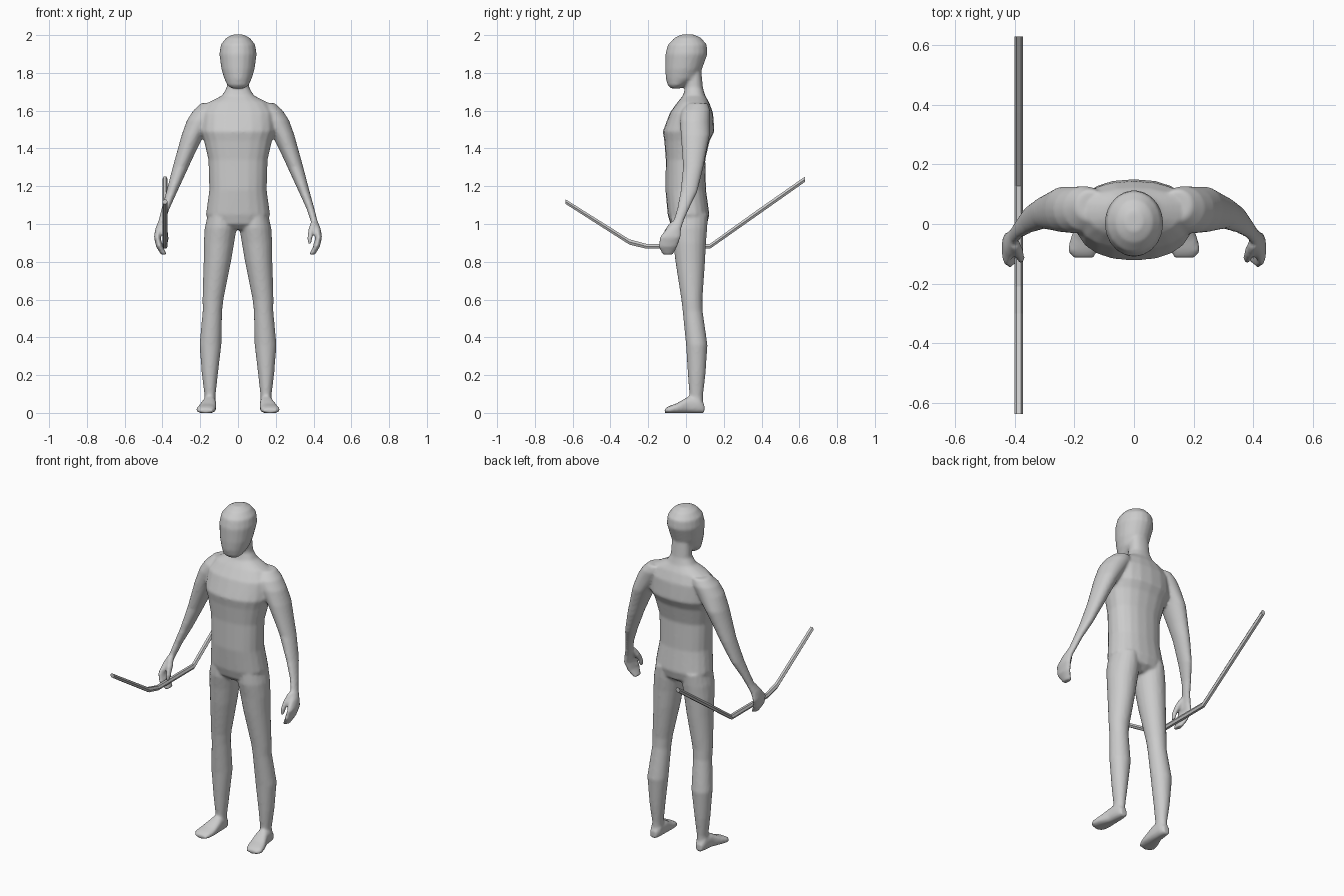
import bpy, bmesh, math


def loft(bm, rings, axis='z', n=20, p=2.0, side=1):
    """Skin rounded sections; each is (level, a0, a1, b0, b1) = bounds across the axis."""
    loops = []
    for lev, a0, a1, b0, b1 in rings:
        loop = []
        for i in range(n):
            t = 2 * math.pi * i / n
            c, s = math.cos(t), math.sin(t)
            a = (a0 + a1) / 2 + (a1 - a0) / 2 * math.copysign(abs(c) ** (2 / p), c)
            b = (b0 + b1) / 2 + (b1 - b0) / 2 * math.copysign(abs(s) ** (2 / p), s)
            co = (side * a, b, lev) if axis == 'z' else (side * a, lev, b)
            loop.append(bm.verts.new(co))
        loops.append(loop)
    for l0, l1 in zip(loops, loops[1:]):
        for i in range(n):
            j = (i + 1) % n
            bm.faces.new((l0[i], l0[j], l1[j], l1[i]))
    bm.faces.new(loops[0])
    bm.faces.new(loops[-1])


def finish(bm, name):
    bmesh.ops.recalc_face_normals(bm, faces=bm.faces[:])
    me = bpy.data.meshes.new(name)
    bm.to_mesh(me)
    bm.free()
    ob = bpy.data.objects.new(name, me)
    bpy.context.collection.objects.link(ob)
    return ob


def centred(rows):
    return [(z, -r, r, y0, y1) for z, r, y0, y1 in rows]


torso = centred([
    (0.97, .06, -.05, .07), (1.00, .150, -.083, .112), (1.05, .170, -.097, .124),
    (1.18, .152, -.109, .106), (1.34, .157, -.107, .102), (1.44, .180, -.115, .125),
    (1.49, .198, -.123, .151), (1.59, .195, -.085, .143), (1.645, .155, -.045, .122),
    (1.68, .085, -.016, .102), (1.72, .060, -.005, .090), (1.82, .055, .000, .080)])

head = centred([
    (1.718, .035, -.080, -.025), (1.735, .056, -.097, .0), (1.77, .073, -.107, .060),
    (1.82, .088, -.110, .085), (1.90, .099, -.109, .114), (1.95, .091, -.096, .110),
    (1.985, .063, -.062, .080), (2.003, .028, -.025, .042)])

arm = [
    (1.640, .09, .195, .010, .115), (1.600, .09, .238, -.025, .128),
    (1.550, .12, .270, -.032, .126), (1.470, .180, .299, -.028, .126),
    (1.365, .232, .328, -.020, .104), (1.300, .262, .346, -.016, .092),
    (1.170, .322, .380, -.030, .060), (1.080, .363, .405, -.047, .016),
    (1.020, .383, .420, -.066, -.010), (0.975, .398, .438, -.104, -.024),
    (0.930, .410, .445, -.140, -.027), (0.880, .398, .433, -.148, -.045),
    (0.838, .375, .408, -.125, -.068)]

thumb = [
    (1.010, .385, .415, -.085, -.045), (0.970, .372, .404, -.112, -.068),
    (0.930, .367, .394, -.130, -.095), (0.895, .369, .389, -.132, -.108)]

leg = [
    (1.05, .020, .160, -.080, .115), (0.98, .007, .176, -.082, .113),
    (0.90, .020, .182, -.068, .106), (0.80, .037, .182, -.056, .101),
    (0.60, .077, .188, -.025, .087), (0.54, .084, .187, -.018, .088),
    (0.36, .088, .204, .000, .114), (0.20, .107, .191, .010, .103),
    (0.09, .119, .177, .018, .090), (0.03, .122, .178, .015, .090)]

foot = [
    (0.097, .130, .172, .0, .045), (0.070, .118, .182, -.002, .085),
    (0.010, .115, .190, -.002, .085), (-.050, .115, .214, -.002, .050),
    (-.090, .121, .223, -.002, .036), (-.113, .135, .205, .0, .022)]

# Body: torso, head, and mirrored limbs fused into one smooth skin
bm = bmesh.new()
loft(bm, torso, p=2.3)
loft(bm, head)
for side in (1, -1):
    loft(bm, arm, side=side)
    loft(bm, thumb, side=side)
    loft(bm, leg, side=side)
    loft(bm, foot, axis='y', p=2.6, side=side)
body = finish(bm, "body")
fuse = body.modifiers.new("fuse", 'REMESH')
fuse.mode = 'VOXEL'
fuse.voxel_size = 0.008
fuse.use_smooth_shade = True
relax = body.modifiers.new("relax", 'SMOOTH')
relax.factor = 0.5
relax.iterations = 5

# Bow: six-sided strip with angular limbs, held in the right hand
bow_path = [(-.637, 1.118, .014), (-.30, .905, .016), (-.21, .882, .015),
            (.127, .882, .015), (.375, 1.058, .017), (.63, 1.237, .016)]
bm = bmesh.new()
loft(bm, [(y, -.401, -.373, z - h, z + h) for y, z, h in bow_path], axis='y', n=6)
finish(bm, "bow")
